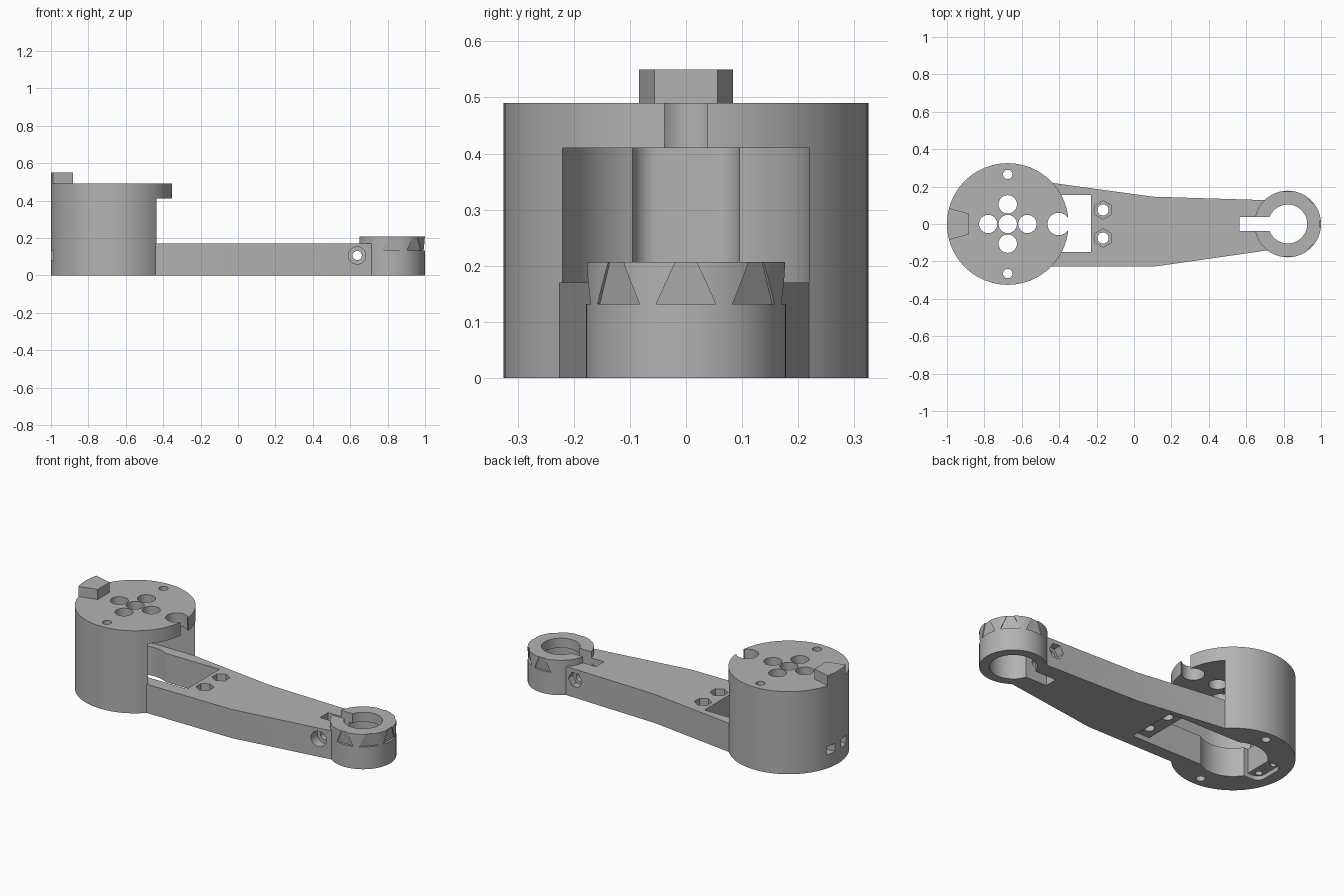
import bpy
import bmesh
from math import sin, cos, pi, radians
from mathutils import Matrix, Vector

if bpy.data.objects.get("Cube"):
    bpy.data.objects.remove(bpy.data.objects["Cube"], do_unlink=True)

grey = bpy.data.materials.new("plain grey")
grey.use_nodes = True
grey.diffuse_color = (0.45, 0.45, 0.45, 1)
grey.node_tree.nodes["Principled BSDF"].inputs["Base Color"].default_value = grey.diffuse_color


def prism(name, pts, z0, z1, matrix=Matrix(), top=None):
    """Extrude a plan outline from z0 to z1; top is an optional second outline."""
    bm = bmesh.new()
    low = [bm.verts.new((x, y, z0)) for x, y in pts]
    high = [bm.verts.new((x, y, z1)) for x, y in (top or pts)]
    bm.faces.new(low[::-1])
    bm.faces.new(high)
    n = len(pts)
    for i in range(n):
        j = (i + 1) % n
        bm.faces.new((low[i], low[j], high[j], high[i]))
    bm.transform(matrix)
    bmesh.ops.recalc_face_normals(bm, faces=bm.faces)
    mesh = bpy.data.meshes.new(name)
    bm.to_mesh(mesh)
    bm.free()
    mesh.materials.append(grey)
    obj = bpy.data.objects.new(name, mesh)
    bpy.context.collection.objects.link(obj)
    return obj


def arc(x, y, r, a0, a1, n):
    return [(x + r * cos(radians(a0 + (a1 - a0) * i / n)),
             y + r * sin(radians(a0 + (a1 - a0) * i / n))) for i in range(n + 1)]


def disc(x, y, r, n=40):
    return arc(x, y, r, 0, 360, n)[:-1]


def rect(x0, x1, y0, y1):
    return [(x0, y0), (x1, y0), (x1, y1), (x0, y1)]


def combine(target, other, operation):
    mod = target.modifiers.new("join", 'BOOLEAN')
    mod.operation = operation
    mod.solver = 'EXACT'
    mod.object = other
    bpy.ops.object.select_all(action='DESELECT')
    bpy.context.view_layer.objects.active = target
    target.select_set(True)
    bpy.ops.object.modifier_apply(modifier=mod.name)
    bpy.data.objects.remove(other, do_unlink=True)


def cut(pts, z0, z1, matrix=Matrix(), top=None):
    combine(body, prism("cutter", pts, z0, z1, matrix, top), 'DIFFERENCE')


def add(pts, z0, z1):
    combine(body, prism("piece", pts, z0, z1), 'UNION')


HUB, R = -0.675, 0.325
RING, RR = 0.822, 0.178
LOW, HIGH = -0.05, 0.6

# Hub, tapered arm and clamp ring
body = prism("lever_arm_body", disc(HUB, 0, R, 96), 0, 0.49)
add([(-0.5, -0.226), (0.12, -0.226), (0.72, -0.14), (0.72, 0.127),
     (0.1, 0.146), (-0.44, 0.22), (-0.5, 0.22)], 0, 0.17)
add(disc(RING, 0, RR, 72), 0, 0.207)

# Hub cavity: narrow bore below, wide bore opening over the arm above
cut(disc(HUB, 0, 0.18, 64), LOW, 0.3)
cut(arc(HUB, 0, 0.22, 90, 270, 40) + [(-0.3, -0.22), (-0.3, 0.22)], 0.17, 0.41)
cut(rect(HUB + 0.05, -0.23, -0.15, 0.155), LOW, 0.2)

# Rounded slot in the hub's outer wall with a drilled shelf and side windows
slot = arc(-0.885, 0.05, 0.045, 90, 180, 8) + arc(-0.885, -0.05, 0.045, 180, 270, 8)
cut(slot + [(-0.75, -0.095), (-0.75, 0.095)], LOW, 0.41)
add(rect(-0.95, -0.855, -0.11, 0.11), 0.025, 0.17)
for y in (-0.06, 0.06):
    cut(rect(-1.1, -0.87, y - 0.032, y + 0.032), 0.08, 0.13)
    cut(disc(-0.9, y, 0.02, 20), 0.0, 0.2)

# Holes in the hub's top plate
for dx, dy in ((0, 0), (0.105, 0), (-0.105, 0), (0, 0.105), (0, -0.105)):
    cut(disc(HUB + dx, dy, 0.049), 0.3, HIGH)
for y in (-0.265, 0.265):
    cut(disc(HUB, y, 0.025, 24), LOW, HIGH)
cut(disc(-0.403, 0, 0.06), 0.35, HIGH)
cut(rect(-0.4, -0.3, -0.038, 0.038), 0.35, HIGH)

# Nut pockets through the arm, with a shallow recess beneath
cut(rect(-0.26, -0.12, -0.15, 0.155), LOW, 0.03)
for y in (-0.075, 0.075):
    cut(disc(-0.165, y, 0.03, 24), LOW, 0.3)
    cut([(-0.165 + 0.049 * sin(i * pi / 3), y + 0.049 * cos(i * pi / 3))
         for i in range(6)], 0.09, 0.3)

# Clamp ring bore, slit and cross screw
cut(disc(RING, 0, 0.104, 56), LOW, 0.3)
cut(disc(RING, 0, 0.125, 56), LOW, 0.15)
cut(rect(0.565, RING, -0.038, 0.038), LOW, 0.3)
across = Matrix.Translation((0.637, 0, 0.106)) @ Matrix.Rotation(pi / 2, 4, 'X')
cut(disc(0, 0, 0.025, 24), -0.3, 0.3, across)
cut(disc(0, 0, 0.046, 32), 0.1, 0.3, across)
cut(disc(0, 0, 0.046, 6), -0.3, -0.085, across)

# Slanted index notches around the clamp ring
for angle in range(-90, 91, 45):
    turn = Matrix.Translation((RING, 0, 0)) @ Matrix.Rotation(radians(angle), 4, 'Z')
    cut(rect(RR - 0.014, 0.25, -0.053, 0.053), 0.132, 0.209, turn,
        rect(RR - 0.005, 0.25, -0.018, 0.018))

# Raised tab on the hub rim
tab = prism("index_tab", arc(HUB, 0, R, 165, 195, 12) + [(-0.882, -0.056), (-0.882, 0.056)],
            0.485, 0.55)

for obj in (body, tab):
    bpy.ops.object.select_all(action='DESELECT')
    bpy.context.view_layer.objects.active = obj
    obj.select_set(True)
    bpy.ops.object.shade_smooth_by_angle(angle=radians(25))
